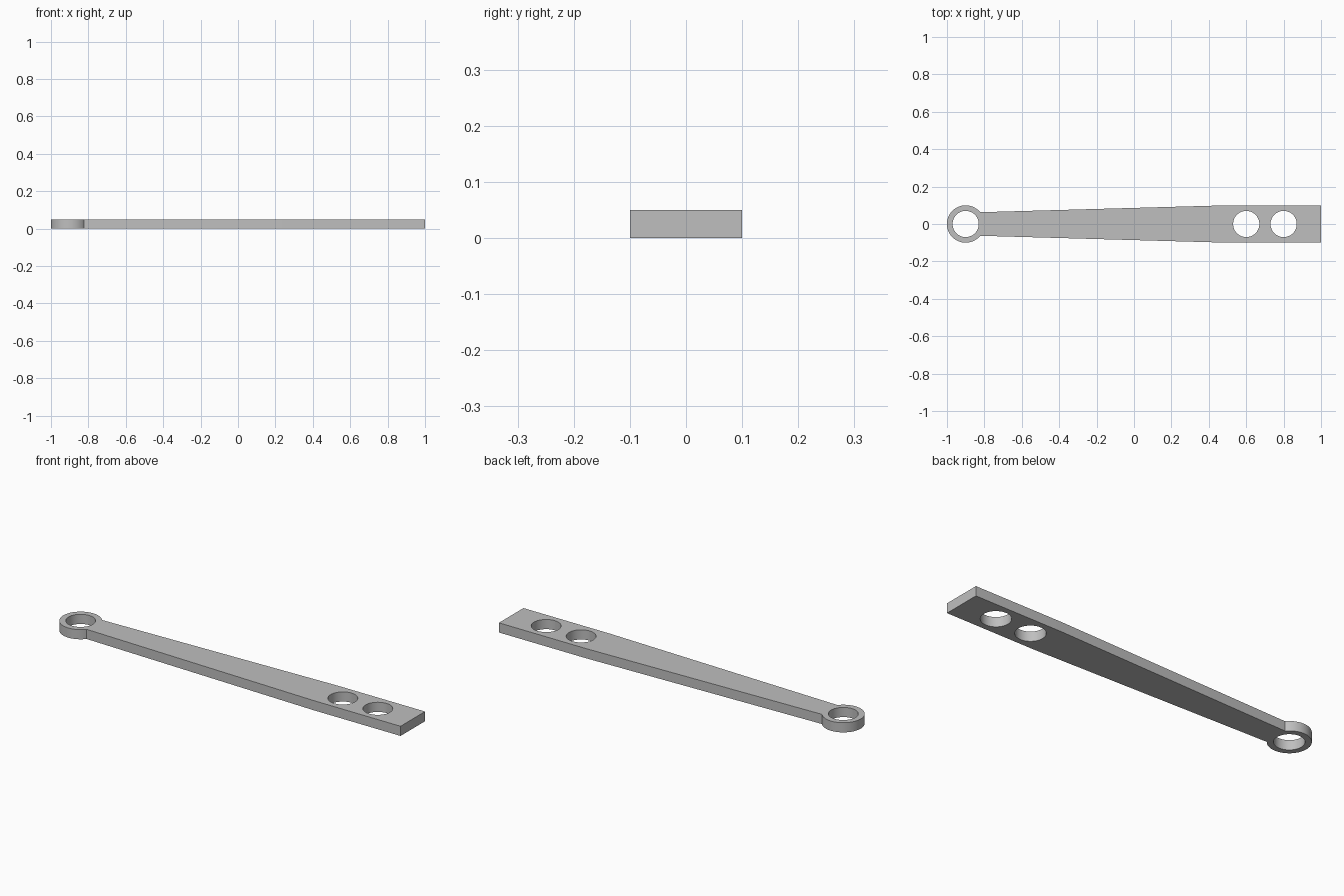
import bpy
import bmesh
from math import sin, cos, pi, asin

THICK = 0.05
RING_X, RING_R, HOLE_R = -0.9, 0.1, 0.07
NECK = 0.063  # half width where the arm meets the ring

cube = bpy.data.objects.get("Cube")
if cube:
    bpy.data.objects.remove(cube, do_unlink=True)


def arc(cx, radius, start, end, steps):
    return [(cx + radius * cos(start + (end - start) * i / steps),
             radius * sin(start + (end - start) * i / steps))
            for i in range(steps + 1)]


def add_loop(bm, points):
    verts = [bm.verts.new((x, y, 0)) for x, y in points]
    return [bm.edges.new((v, verts[i - 1])) for i, v in enumerate(verts)]


# Outline: round ring end, tapering arm, square far end
a = asin(NECK / RING_R)
outline = arc(RING_X, RING_R, a, 2 * pi - a, 56)
outline += [(0.5, -0.1), (1, -0.1), (1, 0.1), (0.5, 0.1)]

bm = bmesh.new()
edges = add_loop(bm, outline)

# Three equal round holes
for x in (RING_X, 0.6, 0.8):
    edges += add_loop(bm, arc(x, HOLE_R, 0, 2 * pi, 64)[:-1])

# Fill the flat profile and extrude it into a plate
bmesh.ops.triangle_fill(bm, use_beauty=True, edges=edges)
ext = bmesh.ops.extrude_face_region(bm, geom=bm.faces[:], use_keep_orig=True)
top = [g for g in ext["geom"] if isinstance(g, bmesh.types.BMVert)]
bmesh.ops.translate(bm, vec=(0, 0, THICK), verts=top)
bmesh.ops.recalc_face_normals(bm, faces=bm.faces[:])

mesh = bpy.data.meshes.new("link_arm")
bm.to_mesh(mesh)
bm.free()
arm = bpy.data.objects.new("link_arm", mesh)
bpy.context.collection.objects.link(arm)

# Plain grey metal
mat = bpy.data.materials.new("light_grey")
mat.use_nodes = True
grey = (0.52, 0.52, 0.52, 1)
mat.diffuse_color = grey
mat.node_tree.nodes["Principled BSDF"].inputs["Base Color"].default_value = grey
mesh.materials.append(mat)

# Smooth round walls, sharp rims
bpy.ops.object.select_all(action='DESELECT')
arm.select_set(True)
bpy.context.view_layer.objects.active = arm
bpy.ops.object.shade_smooth_by_angle(angle=pi / 6)
